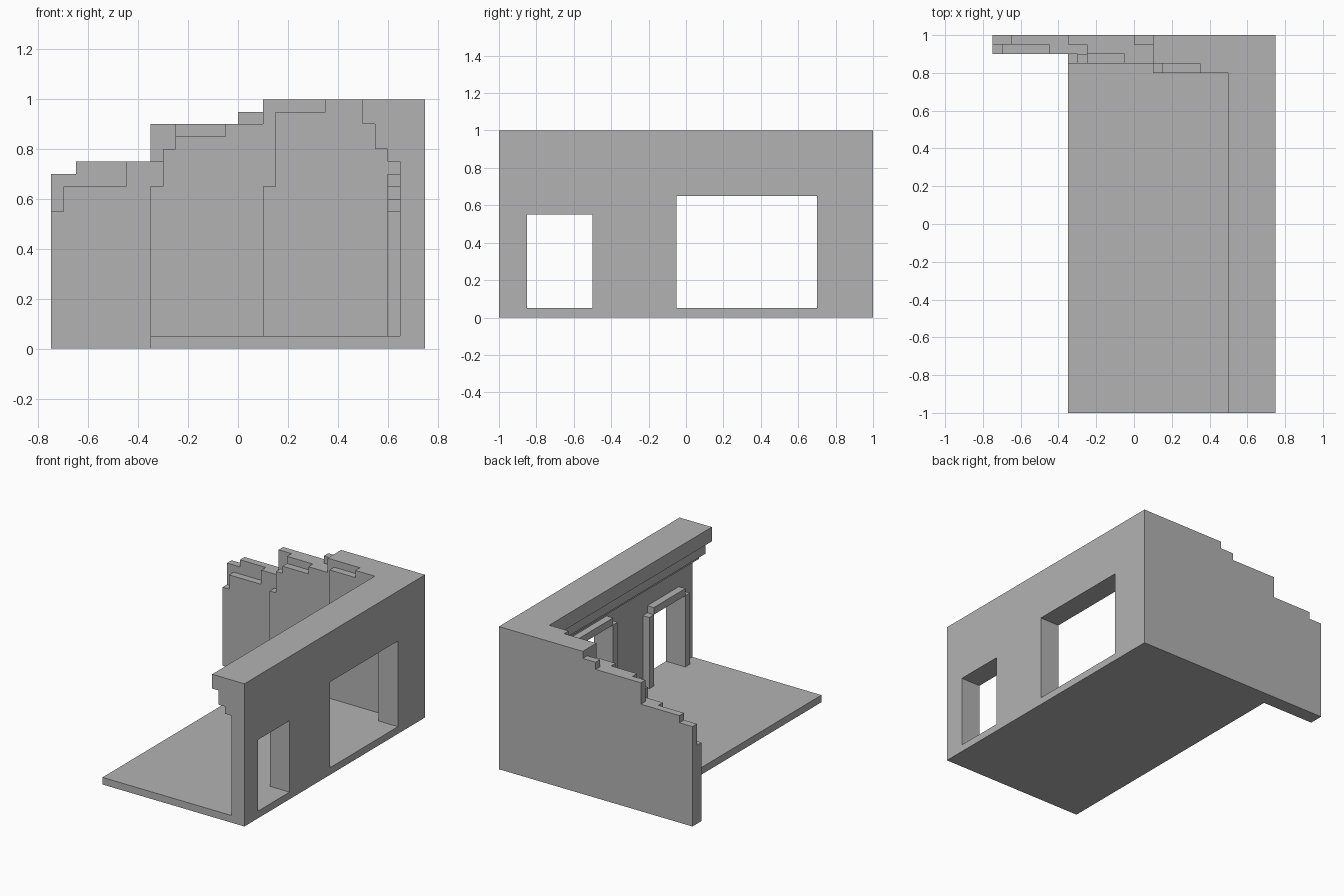
import bpy
import bmesh

if "Cube" in bpy.data.objects:
    bpy.data.objects.remove(bpy.data.objects["Cube"], do_unlink=True)

GREY = (0.45, 0.45, 0.45, 1.0)
stone = bpy.data.materials.new("grey_stone")
stone.use_nodes = True
stone.diffuse_color = GREY
stone.node_tree.nodes["Principled BSDF"].inputs["Base Color"].default_value = GREY


def prism(name, outline, y0, y1):
    """Extrude an x-z outline from y0 to y1."""
    bm = bmesh.new()
    face = bm.faces.new([bm.verts.new((x, y0, z)) for x, z in outline])
    ext = bmesh.ops.extrude_face_region(bm, geom=[face])
    verts = [v for v in ext["geom"] if isinstance(v, bmesh.types.BMVert)]
    bmesh.ops.translate(bm, verts=verts, vec=(0, y1 - y0, 0))
    bmesh.ops.recalc_face_normals(bm, faces=bm.faces)
    mesh = bpy.data.meshes.new(name)
    bm.to_mesh(mesh)
    bm.free()
    mesh.materials.append(stone)
    obj = bpy.data.objects.new(name, mesh)
    bpy.context.scene.collection.objects.link(obj)
    return obj


def box(name, x0, x1, y0, y1, z0, z1):
    return prism(name, [(x0, z0), (x1, z0), (x1, z1), (x0, z1)], y0, y1)


def stepped_layer(name, steps, y0, y1, end=0.75):
    """Wall layer whose top is a staircase of (start x, height)."""
    outline = [(end, 0), (steps[0][0], 0)]
    for i, (x, z) in enumerate(steps):
        x_next = steps[i + 1][0] if i + 1 < len(steps) else end
        outline += [(x, z), (x_next, z)]
    prism(name, outline, y0, y1)


# Floor slab
box("floor", -0.35, 0.7, -1, 0.97, 0, 0.05)

# Long side wall with corbelled top
side_wall = prism("side_wall", [
    (0.75, 0), (0.75, 1), (0.5, 1), (0.5, 0.9), (0.55, 0.9), (0.55, 0.8),
    (0.6, 0.8), (0.6, 0.75), (0.65, 0.75), (0.65, 0)], -1, 1)

# Doorways and their raised surrounds
for label, y0, y1, top in (("small", -0.85, -0.5, 0.55), ("large", -0.05, 0.7, 0.65)):
    cutter = box(label + "_doorway_cutter", 0.55, 0.85, y0, y1, 0.05, top)
    cutter.hide_render = True
    cutter.hide_set(True)
    cut = side_wall.modifiers.new(label + "_doorway", 'BOOLEAN')
    cut.operation = 'DIFFERENCE'
    cut.solver = 'EXACT'
    cut.object = cutter
    box(label + "_door_lintel", 0.6, 0.65, y0, y1, top, top + 0.05)
    box(label + "_door_front_post", 0.6, 0.65, y0 - 0.05, y0, 0.05, top)
    box(label + "_door_back_post", 0.6, 0.65, y1, y1 + 0.05, 0.05, top)

# Apply the doorway cuts and drop the cutters
bpy.context.view_layer.update()
cut_mesh = bpy.data.meshes.new_from_object(
    side_wall.evaluated_get(bpy.context.evaluated_depsgraph_get()))
cutters = [m.object for m in side_wall.modifiers]
side_wall.modifiers.clear()
side_wall.data = cut_mesh
for cutter in cutters:
    bpy.data.objects.remove(cutter, do_unlink=True)

# Broken back wall in four layers, outermost first
layers = {
    "back_wall_outer": [(-0.75, 0.7), (-0.65, 0.75), (-0.35, 0.9), (0, 0.95), (0.1, 1)],
    "back_wall_core": [(-0.75, 0.55), (-0.7, 0.65), (-0.45, 0.75), (-0.25, 0.9), (0.1, 1)],
    "back_wall_inner": [(-0.35, 0.65), (-0.3, 0.8), (-0.25, 0.85), (-0.05, 0.9), (0.1, 1)],
    "back_wall_lining": [(0.1, 0.65), (0.15, 0.95), (0.35, 1)],
}
for i, (name, steps) in enumerate(layers.items()):
    stepped_layer(name, steps, 0.95 - 0.05 * i, 1 - 0.05 * i)
